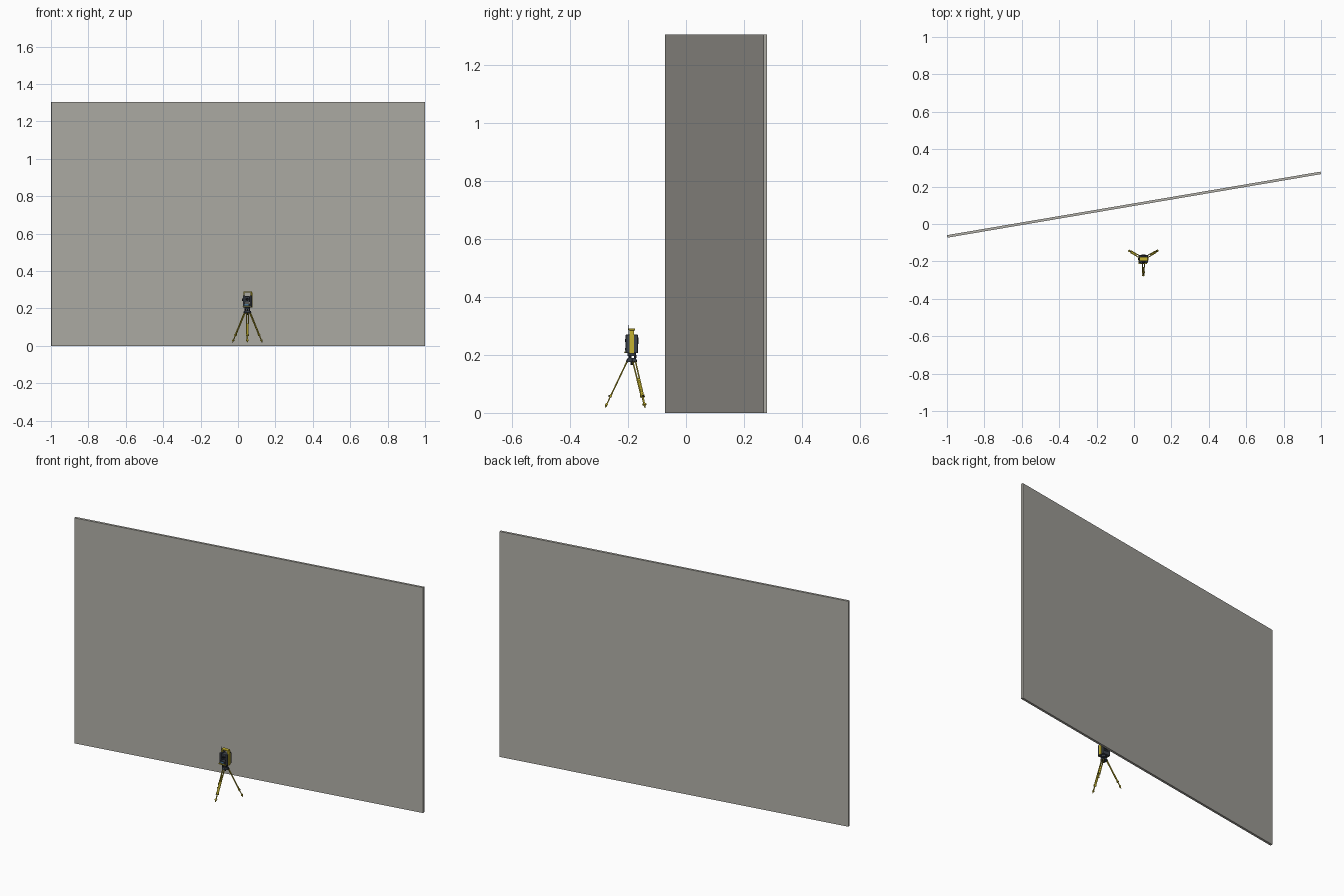
import bpy, math
from mathutils import Vector, Matrix

if "Cube" in bpy.data.objects:
    bpy.data.objects.remove(bpy.data.objects["Cube"])


def material(name, rgb):
    m = bpy.data.materials.new(name)
    m.diffuse_color = (*rgb, 1)
    m.use_nodes = True
    m.node_tree.nodes["Principled BSDF"].inputs["Base Color"].default_value = m.diffuse_color
    return m


WALL = material("warm grey", (0.44, 0.43, 0.39))
YELLOW = material("yellow", (0.56, 0.45, 0.03))
DARK = material("dark slate", (0.045, 0.055, 0.07))
BLACK = material("black", (0.012, 0.013, 0.016))
GLASS = material("blue glass", (0.08, 0.2, 0.32))

C = Vector((0.05, -0.187, 0))      # tripod axis


def finish(name, mat):
    o = bpy.context.object
    o.name = name
    o.data.materials.append(mat)
    return o


def box(name, mat, loc, size, bevel=0.0):
    bpy.ops.mesh.primitive_cube_add(size=1, location=loc)
    o = finish(name, mat)
    o.scale = size
    bpy.ops.object.transform_apply(location=False, rotation=False, scale=True)
    if bevel:
        b = o.modifiers.new("bevel", 'BEVEL')
        b.width, b.segments = bevel, 2
    return o


def rod(name, mat, a, b, r, r2=None, sides=16):
    a, b = Vector(a), Vector(b)
    bpy.ops.mesh.primitive_cone_add(vertices=sides, radius1=r, radius2=r if r2 is None else r2,
                                    depth=(b - a).length, location=(a + b) / 2)
    o = finish(name, mat)
    o.rotation_euler = (b - a).to_track_quat('Z', 'Y').to_euler()
    bpy.ops.object.shade_smooth_by_angle()
    return o


def block_on_leg(name, mat, pos, axes, size):
    o = box(name, mat, (0, 0, 0), size, 0.001)
    o.matrix_world = Matrix.Translation(pos) @ axes
    return o


# Wall
wall = box("wall_panel", WALL, (0, 0.1035, 0.6525), (2.0264, 0.0137, 1.305))
wall.rotation_euler.z = math.radians(9.65)

# Tripod legs: twin upper rails, clamp, lower shaft, step and spike
for i, deg in enumerate((-90, 30, 150)):
    out = Vector((math.cos(math.radians(deg)), math.sin(math.radians(deg)), 0))
    side = Vector((-out.y, out.x, 0))
    top = C + out * 0.015 + Vector((0, 0, 0.18))
    foot = C + out * 0.092 + Vector((0, 0, 0.018))
    down = (foot - top).normalized()
    axes = Matrix((side, down.cross(side), down)).transposed().to_4x4()
    p = lambda t: top.lerp(foot, t)
    for s in (-1, 1):
        rod(f"leg_{i}_rail", YELLOW, p(0) + side * s * 0.0055, p(0.74) + side * s * 0.0045, 0.0025, sides=12)
    block_on_leg(f"leg_{i}_lower_shaft", YELLOW, p(0.65), axes, (0.0065, 0.004, 0.56 * (foot - top).length))
    block_on_leg(f"leg_{i}_clamp", YELLOW, p(0.75), axes, (0.015, 0.008, 0.01))
    block_on_leg(f"leg_{i}_hinge", DARK, p(0.0), axes, (0.016, 0.008, 0.01))
    block_on_leg(f"leg_{i}_step", YELLOW, p(0.93), axes, (0.012, 0.009, 0.007))
    rod(f"leg_{i}_spike", YELLOW, p(0.93), p(1), 0.0045, 0.0015, 12)
    knob = p(0.75) + out * 0.004
    rod(f"leg_{i}_clamp_knob", BLACK, knob, knob + out * 0.004, 0.003, sides=12)


def at(x, y, z):
    return C + Vector((x, y, z))


# Tripod head and levelling base
rod("tripod_head", DARK, at(0, 0, 0.176), at(0, 0, 0.185), 0.018, sides=24)
rod("centre_screw", BLACK, at(0, 0, 0.166), at(0, 0, 0.176), 0.004)
rod("base_plate", DARK, at(0, 0, 0.185), at(0, 0, 0.189), 0.015, sides=24)
for i in range(3):
    a = math.radians(90 + 120 * i)
    x, y = 0.012 * math.cos(a), 0.012 * math.sin(a)
    rod("levelling_screw", BLACK, at(x, y, 0.189), at(x, y, 0.2), 0.0045)
rod("levelling_base", DARK, at(0, 0, 0.196), at(0, 0, 0.206), 0.014, sides=24)

# Instrument body: lower deck and two uprights holding the telescope
box("lower_deck", DARK, at(0, 0, 0.2165), (0.048, 0.042, 0.021), 0.002)
box("yellow_skirt", YELLOW, at(-0.004, -0.003, 0.209), (0.046, 0.046, 0.005), 0.001)
for s in (-1, 1):
    box("upright", DARK, at(s * 0.0185, 0, 0.246), (0.011, 0.042, 0.048), 0.002)
    box("handle_post", YELLOW, at(s * 0.0185, 0, 0.279), (0.006, 0.012, 0.02), 0.001)
box("side_cover", YELLOW, at(0.0255, 0, 0.245), (0.005, 0.017, 0.08), 0.001)
box("carry_handle", YELLOW, at(0.002, 0, 0.288), (0.044, 0.022, 0.007), 0.002)
rod("side_drive_knob", BLACK, at(-0.024, 0, 0.246), at(-0.028, 0, 0.246), 0.006)

# Telescope
box("telescope_housing", DARK, at(0, 0, 0.249), (0.026, 0.03, 0.034), 0.003)
rod("objective_tube", BLACK, at(0, 0.015, 0.249), at(0, 0.023, 0.249), 0.011, sides=24)
rod("objective_lens", GLASS, at(0, 0.023, 0.249), at(0, 0.0235, 0.249), 0.009, sides=24)
rod("eyepiece", BLACK, at(0, -0.015, 0.249), at(0, -0.023, 0.249), 0.007, 0.005, 20)

# Control panel and aerial
box("control_panel", BLACK, at(0, -0.0215, 0.219), (0.038, 0.002, 0.014), 0.0005)
box("display", GLASS, at(-0.005, -0.0228, 0.219), (0.02, 0.001, 0.009))
rod("aerial", DARK, at(-0.018, -0.012, 0.27), at(-0.018, -0.012, 0.303), 0.0008, sides=8)
